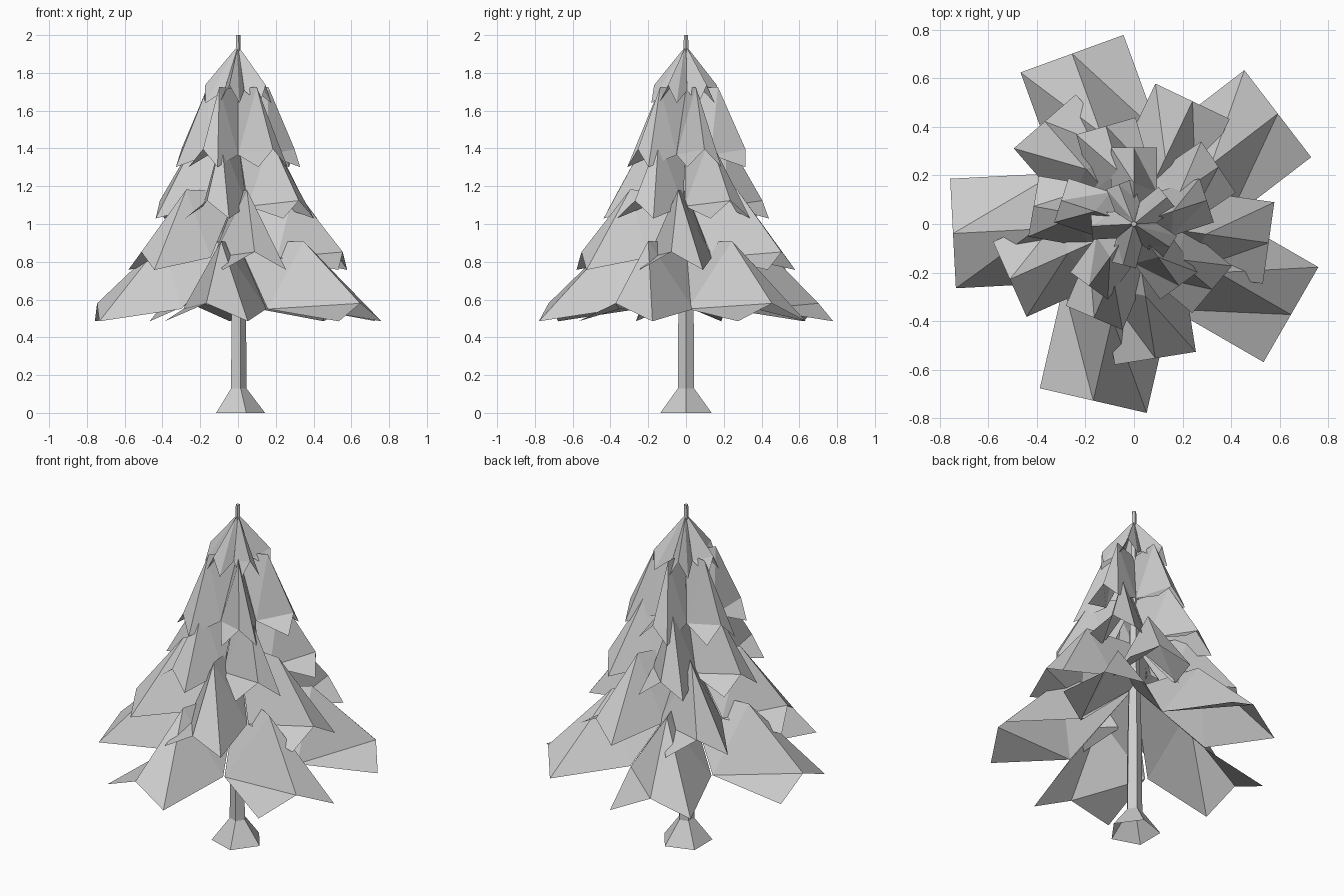
import bpy
import bmesh
from math import cos, sin, radians
from mathutils import Vector

if "Cube" in bpy.data.objects:
    bpy.data.objects.remove(bpy.data.objects["Cube"], do_unlink=True)

# One plain grey for the whole tree
GREY = (0.6, 0.6, 0.6, 1.0)
grey = bpy.data.materials.new("plain_grey")
grey.use_nodes = True
grey.diffuse_color = GREY
grey.node_tree.nodes["Principled BSDF"].inputs["Base Color"].default_value = GREY


def finish(bm, name):
    """Turn a bmesh into a flat shaded object."""
    mesh = bpy.data.meshes.new(name)
    bm.to_mesh(mesh)
    bm.free()
    mesh.materials.append(grey)
    obj = bpy.data.objects.new(name, mesh)
    bpy.context.collection.objects.link(obj)
    return obj


def add_bough(bm, angle, reach, half, corner_z, peak_r, peak_z, root_z):
    """Folded bough: level from the trunk to a peak, then a tent drooping to a blunt end."""
    a = radians(angle)
    out, side = Vector((cos(a), sin(a), 0)), Vector((sin(a), -cos(a), 0))

    def point(r, s, z):
        return bm.verts.new(out * r + side * s + Vector((0, 0, z)))

    tip = point(reach, 0, corner_z + 0.095)
    peak = point(peak_r, 0, peak_z)
    root = point(0, 0, root_z)
    inner_r, inner_z = half * 1.38, corner_z + 0.065
    right_out, right_in = point(reach, half, corner_z), point(inner_r, half, inner_z)
    left_out, left_in = point(reach, -half, corner_z), point(inner_r, -half, inner_z)
    for face in ((right_in, right_out, tip), (peak, right_in, tip), (root, right_in, peak),
                 (tip, left_out, peak), (left_out, left_in, peak), (left_in, root, peak)):
        bm.faces.new(face)


# Trunk: five-sided, open below, flared at the foot and tapering to the top
bm = bmesh.new()
rings = []
for radius, z in ((0.143, 0), (0.045, 0.13), (0.043, 0.5), (0.012, 2.0)):
    rings.append([bm.verts.new((radius * cos(radians(72 * i)),
                                radius * sin(radians(72 * i)), z)) for i in range(5)])
for low, high in zip(rings, rings[1:]):
    for i in range(5):
        j = (i + 1) % 5
        bm.faces.new((low[i], low[j], high[j], high[i]))
bm.faces.new(rings[-1])
finish(bm, "trunk")

# Four tiers of boughs, each narrower and higher than the one below
TIERS = {
    "bottom_boughs": (110, 37.5, -30, -103, -177),
    "lower_boughs": (131, 64.5, -8, -81, -156),
    "middle_boughs": (106, 34, -40, -113, 170),
    "upper_boughs": (90, 18, -54, -126, 162),
}
for level, (name, angles) in enumerate(TIERS.items()):
    scale, lift = 0.75 ** level, 0.272 * level
    bm = bmesh.new()
    for angle in angles:
        add_bough(bm, angle, 0.747 * scale, 0.226 * scale, 0.485 + lift,
                  0.4 * scale, 0.91 + lift, 0.9 + lift)
    finish(bm, name)

# Pointed cap of short boughs
bm = bmesh.new()
for angle in (111, 39, -33, -105, 183):
    add_bough(bm, angle, 0.175, 0.055, 1.64, 0.02, 1.92, 1.94)
finish(bm, "top_boughs")
